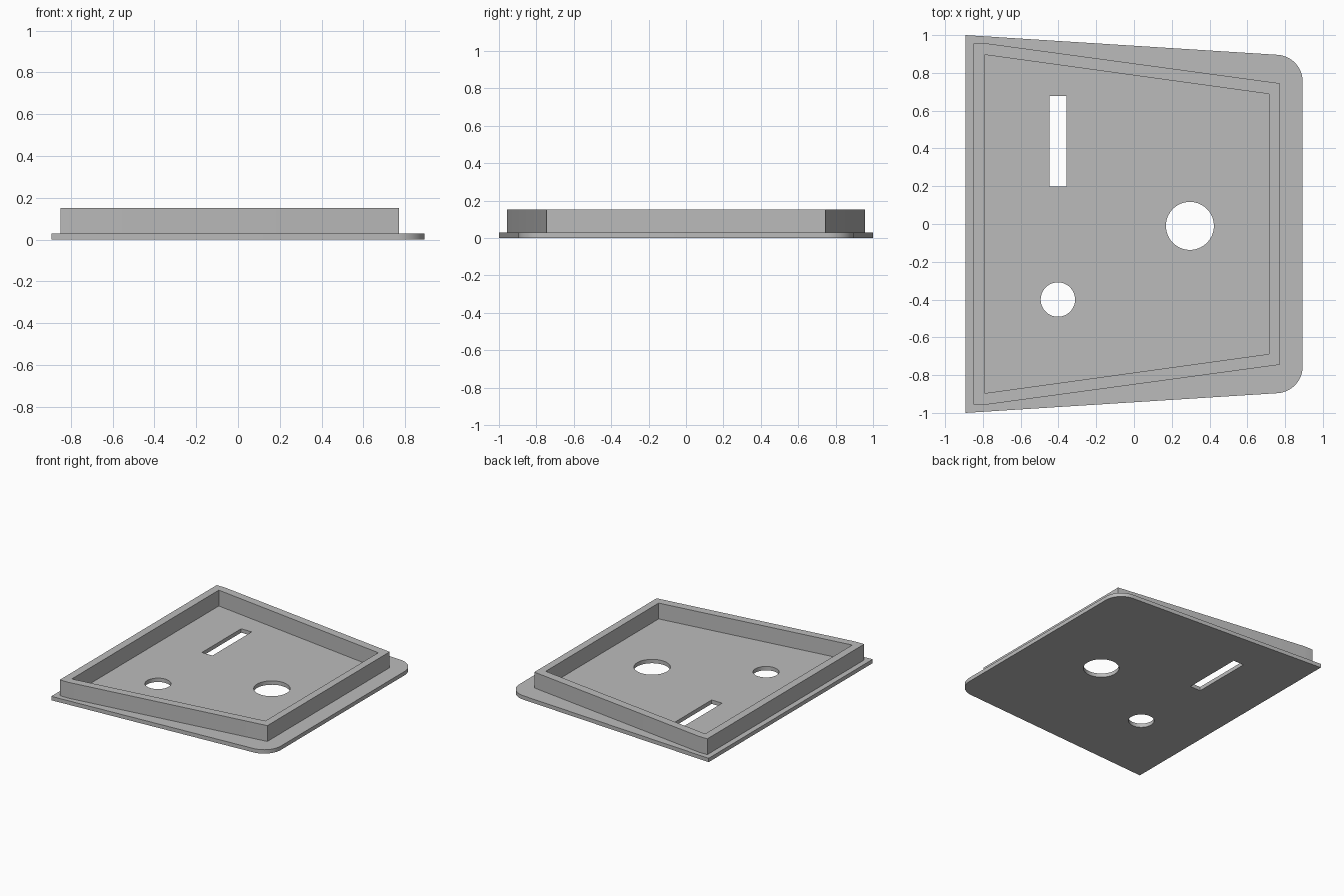
import bpy
import bmesh
from math import cos, sin, pi, radians

if "Cube" in bpy.data.objects:
    bpy.data.objects.remove(bpy.data.objects["Cube"], do_unlink=True)

# One plain grey for everything
GREY = (0.50, 0.50, 0.50, 1)
grey = bpy.data.materials.new("plain_grey")
grey.use_nodes = True
grey.diffuse_color = GREY
grey.node_tree.nodes["Principled BSDF"].inputs["Base Color"].default_value = GREY


def circle(x, y, r, n=64):
    return [(x + r * cos(2 * pi * i / n), y + r * sin(2 * pi * i / n)) for i in range(n)]


def mirrored(half):
    """Close an outline from its +y half."""
    return half + [(x, -y) for x, y in reversed(half)]


def slab(name, loops, z0, z1):
    """Solid slab from an outer outline and any hole outlines."""
    bm = bmesh.new()
    edges = []
    for pts in loops:
        vs = [bm.verts.new((x, y, z0)) for x, y in pts]
        edges += [bm.edges.new((a, b)) for a, b in zip(vs, vs[1:] + vs[:1])]
    bmesh.ops.triangle_fill(bm, edges=edges, use_beauty=True)
    ext = bmesh.ops.extrude_face_region(bm, geom=bm.faces[:], use_keep_orig=True)
    top = [g for g in ext["geom"] if isinstance(g, bmesh.types.BMVert)]
    bmesh.ops.translate(bm, verts=top, vec=(0, 0, z1 - z0))
    bmesh.ops.recalc_face_normals(bm, faces=bm.faces[:])
    bmesh.ops.dissolve_limit(bm, angle_limit=radians(0.5), verts=bm.verts[:], edges=bm.edges[:])
    mesh = bpy.data.meshes.new(name)
    bm.to_mesh(mesh)
    bm.free()
    mesh.materials.append(grey)
    obj = bpy.data.objects.new(name, mesh)
    bpy.context.collection.objects.link(obj)
    bpy.ops.object.select_all(action="DESELECT")
    obj.select_set(True)
    bpy.context.view_layer.objects.active = obj
    bpy.ops.object.shade_smooth_by_angle(angle=radians(20))
    return obj


# Base plate: tapered, with rounded right corners
R, STEPS = 0.142, 16
tilt = radians(86.4)
corner = [(0.893 - R + R * cos(tilt * (1 - i / STEPS)),
           0.754 + R * sin(tilt * (1 - i / STEPS))) for i in range(STEPS + 1)]
plate_outline = mirrored([(-0.893, 1.0)] + corner)

# Openings: large and small round holes, and a long slot
slot = [(-0.447, 0.198), (-0.357, 0.198), (-0.357, 0.677), (-0.447, 0.677)]
slab("base_plate",
     [plate_outline, circle(0.296, -0.01, 0.127), circle(-0.403, -0.4, 0.091), slot],
     0, 0.03)

# Raised rim: tapered wall with blunted left corners
rim_outer = mirrored([(-0.851, 0.956), (-0.78, 0.956), (0.772, 0.745)])
rim_inner = mirrored([(-0.791, 0.896), (0.715, 0.688)])
slab("raised_rim", [rim_outer, rim_inner], 0.03, 0.152)
